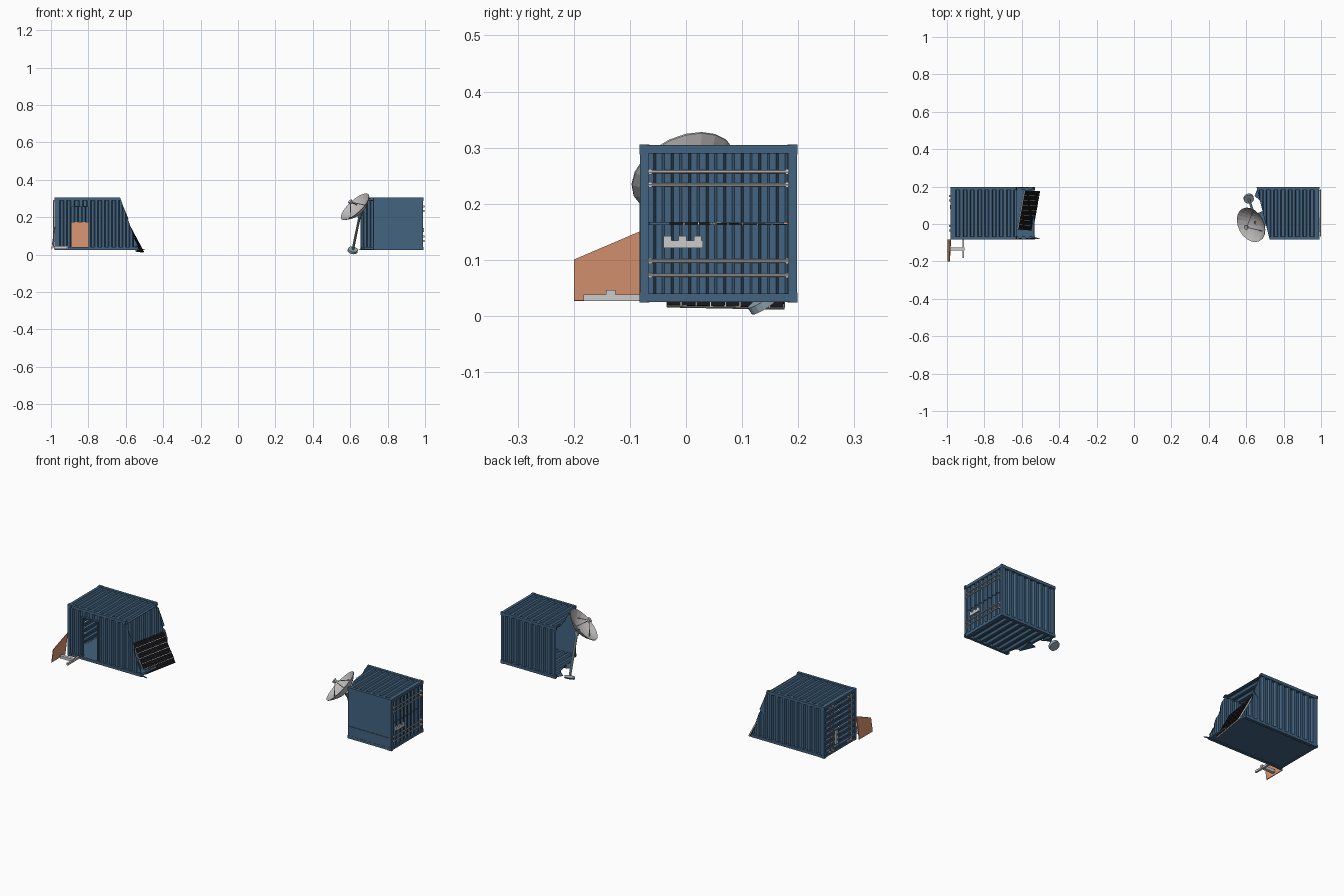
import bpy, bmesh, math
from mathutils import Vector as V, Matrix

if "Cube" in bpy.data.objects:
    bpy.data.objects.remove(bpy.data.objects["Cube"])

def material(name, rgb):
    m = bpy.data.materials.new(name)
    m.diffuse_color = (*rgb, 1)
    m.use_nodes = True
    m.node_tree.nodes["Principled BSDF"].inputs["Base Color"].default_value = m.diffuse_color
    return m

BLUE = material("blue_paint", (0.055, 0.125, 0.215))
RUST = material("orange_paint", (0.72, 0.31, 0.17))
BLACK = material("black_cell", (0.008, 0.008, 0.01))
STEEL = material("pale_steel", (0.30, 0.40, 0.46))
SILVER = material("silver", (0.55, 0.55, 0.58))

def finish(bm, name, mat=None):
    bmesh.ops.recalc_face_normals(bm, faces=bm.faces[:])
    me = bpy.data.meshes.new(name)
    bm.to_mesh(me)
    bm.free()
    ob = bpy.data.objects.new(name, me)
    bpy.context.collection.objects.link(ob)
    if mat:
        me.materials.append(mat)
    return ob

def add_box(bm, lo, hi):
    lo, hi = V(lo), V(hi)
    size = hi - lo
    M = Matrix.Translation((lo + hi) / 2) @ Matrix.Diagonal((*size, 1))
    bmesh.ops.create_cube(bm, size=1, matrix=M)

def add_rod(bm, a, b, r, r2=None, seg=8):
    a, b = V(a), V(b)
    d = b - a
    M = Matrix.Translation((a + b) / 2) @ d.to_track_quat('Z', 'Y').to_matrix().to_4x4()
    bmesh.ops.create_cone(bm, cap_ends=True, segments=seg, radius1=r,
                          radius2=r if r2 is None else r2, depth=d.length, matrix=M)

def add_slab(bm, pts, offset):
    """Flat polygon thickened along a vector."""
    off = V(offset)
    a = [bm.verts.new(V(p)) for p in pts]
    b = [bm.verts.new(V(p) + off) for p in pts]
    bm.faces.new(a)
    bm.faces.new(b[::-1])
    for i in range(len(a)):
        j = (i + 1) % len(a)
        bm.faces.new((a[i], b[i], b[j], a[j]))

def add_corrugated(bm, o, u, v, n, ulen, vlen, pitch=0.04, depth=0.011, t=0.003):
    """Trapezoid-ribbed sheet: ribs run along v and repeat along u."""
    o, u, v, n = V(o), V(u), V(v), V(n)
    count = max(1, round(ulen / pitch))
    p = ulen / count
    prof = [(0, 0)]
    for i in range(count):
        prof += [((i + f) * p, -d) for f, d in ((.28, 0), (.42, depth), (.78, depth), (.92, 0))]
    prof.append((ulen, 0))
    outline = [o + u * s + n * d for s, d in prof]
    outline += [q - n * t for q in reversed(outline)]
    add_slab(bm, outline, v * vlen)

# Container half, described with its closed door end at X0
X0, X1, Y0, Y1, Z0, Z1 = -0.98, -0.50, -0.082, 0.198, 0.025, 0.305
CY, CZ = (Y0 + Y1) / 2, (Z0 + Z1) / 2
DOOR = (-0.89, -0.80, 0.045, 0.26)
ROLL = Matrix(((-1, 0, 0, 0.01), (0, 0, 1, CY - CZ), (0, -1, 0, CZ + CY), (0, 0, 0, 1)))

def half_container(side, cut_co, cut_no, doorway, M):
    def done(bm, name, mat=BLUE):
        bmesh.ops.bisect_plane(bm, geom=bm.verts[:] + bm.edges[:] + bm.faces[:],
                               plane_co=cut_co, plane_no=cut_no, clear_outer=True)
        rim = [e for e in bm.edges if e.is_boundary]
        if rim:
            bmesh.ops.holes_fill(bm, edges=rim, sides=0)
        bmesh.ops.transform(bm, matrix=M, verts=bm.verts[:])
        return finish(bm, side + "_" + name, mat)

    b, i = 0.015, 0.003
    # edge beams and corner blocks
    bm = bmesh.new()
    for y in (Y0, Y1 - b):
        for z in (Z0, Z1 - b):
            add_box(bm, (X0, y, z), (X1, y + b, z + b))
        add_box(bm, (X0, y, Z0 + b), (X0 + b, y + b, Z1 - b))
    for z in (Z0, Z1 - b):
        add_box(bm, (X0, Y0 + b, z), (X0 + b, Y1 - b, z + b))
    for y in (Y0 - .001, Y1 - .017):
        for z in (Z0 - .001, Z1 - .012):
            add_box(bm, (X0 - .002, y, z), (X0 + .022, y + .018, z + .013))
    done(bm, "frame")
    # ribbed roof, back wall and front wall
    L, H, W = X1 - X0 - b, Z1 - Z0 - 2 * b, Y1 - Y0 - 2 * b
    bm = bmesh.new()
    add_corrugated(bm, (X0 + b, Y0 + b, Z1 - i), (1, 0, 0), (0, 1, 0), (0, 0, 1), L, W)
    done(bm, "roof")
    bm = bmesh.new()
    add_corrugated(bm, (X0 + b, Y1 - i, Z0 + b), (1, 0, 0), (0, 0, 1), (0, 1, 0), L, H)
    done(bm, "back_wall")
    bm = bmesh.new()
    spans = [(X0 + b, X1, Z0 + b, Z1 - b)]
    if doorway:
        a, c, lo, hi = DOOR
        spans = [(X0 + b, a, Z0 + b, Z1 - b), (c, X1, Z0 + b, Z1 - b),
                 (a, c, hi, Z1 - b)]
        for x in (a - .006, c):
            add_box(bm, (x, Y0 - .001, Z0 + b), (x + .006, Y0 + .015, hi))
        add_box(bm, (a - .006, Y0 - .001, hi - .006), (c + .006, Y0 + .015, hi))
    for xa, xb, za, zb in spans:
        add_corrugated(bm, (xa, Y0 + i, za), (1, 0, 0), (0, 0, 1), (0, -1, 0), xb - xa, zb - za)
    done(bm, "front_wall")
    # flat floor
    bm = bmesh.new()
    add_box(bm, (X0 + .01, Y0 + .01, Z0 + .004), (X1, Y1 - .01, Z0 + .014))
    done(bm, "floor")
    # end doors with crosswise ribs, two leaves
    bm = bmesh.new()
    for y in (Y0 + b, CY + .002):
        add_corrugated(bm, (X0 + i, y, Z0 + b), (0, 0, 1), (0, 1, 0), (-1, 0, 0),
                       H, W / 2 - .002, pitch=0.03, depth=0.009)
    done(bm, "end_doors")
    # lock rods with keepers
    bm = bmesh.new()
    for y in (-.092, -.069, .067, .092):
        add_rod(bm, (X0 - .006, CY + y, Z0 + .014), (X0 - .006, CY + y, Z1 - .014), .0032)
        for z in (Z0 + .018, Z1 - .018):
            add_box(bm, (X0 - .008, CY + y - .005, z - .003), (X0 + .004, CY + y + .005, z + .003))
    done(bm, "lock_rods", SILVER)
    # notched lock plate
    bm = bmesh.new()
    add_box(bm, (X0 - .004, CY + .030, Z0 + .042), (X0 + .003, CY + .044, Z0 + .112))
    for k in range(3):
        z = Z0 + .042 + k * .027
        add_box(bm, (X0 - .004, CY + .022, z), (X0 + .003, CY + .030, z + .014))
    done(bm, "lock_plate", SILVER)

half_container("left", (-0.53, 0, Z0), (0.28, 0, 0.10), True, Matrix())
half_container("right", (-0.715, 0, Z0), (0.28, 0, -0.07), False, ROLL)

# lower skirt on the rolled floor
bm = bmesh.new()
add_box(bm, (0.73, Y0 + .001, 0.037), (0.978, Y0 + .006, 0.092))
finish(bm, "floor_skirt", BLUE)

# torn metal shards along the breaks
bm = bmesh.new()
for pts, off in (
    (((-0.56, -.08, .03), (-0.50, -.08, .026), (-0.55, -.062, .03)), (0, 0, .004)),
    (((-0.56, -.079, .04), (-0.56, -.079, .10), (-0.535, -.079, .05)), (0, .003, 0)),
    (((-0.61, .193, .16), (-0.61, .193, .25), (-0.585, .193, .19)), (0, .003, 0)),
    (((0.70, -.02, .027), (0.72, .08, .027), (0.665, .06, .027)), (0, 0, .003)),
    (((0.68, .12, .03), (0.66, .19, .03), (0.645, .15, .027)), (0, 0, .003)),
):
    add_slab(bm, pts, off)
finish(bm, "torn_shards", BLUE)

# orange panel inside against the back wall
bm = bmesh.new()
add_box(bm, (-0.892, Y1 - .024, 0.04), (-0.80, Y1 - .016, 0.175))
finish(bm, "inner_panel", RUST)

# orange plate leaning at the left corner
bm = bmesh.new()
add_slab(bm, ((-0.998, -.20, .027), (-0.998, -.083, .027), (-0.982, -.083, .15),
              (-0.988, -.20, .10)), (.004, 0, .0005))
finish(bm, "leaning_plate", RUST)

# fallen bracket: plank and cross arm
bm = bmesh.new()
add_box(bm, (-0.918, -.183, .027), (-0.908, -.083, .038))
add_box(bm, (-0.985, -.143, .031), (-0.906, -.126, .046))
finish(bm, "fallen_bracket")

# solar panel leaning on the break
tn, bn, bf = V((-0.62, -.03, .168)), V((-0.54, -.035, .018)), V((-0.503, .175, .014))
eu, ev = bf - bn, tn - bn
nrm = eu.cross(ev).normalized()
bm = bmesh.new()
add_slab(bm, (bn, bf, bf + ev, tn), -nrm * .006)
finish(bm, "solar_backing")
bm = bmesh.new()
NU, NV = 8, 6
for i in range(NU):
    for j in range(NV):
        c = [bn + eu * ((i + a) / NU) + ev * ((j + b) / NV)
             for a, b in ((.04, .04), (.96, .04), (.96, .96), (.04, .96))]
        add_slab(bm, c, nrm * .0015)
        add_slab(bm, [p - nrm * .006 for p in c], -nrm * .001)
finish(bm, "solar_cells", BLACK)

# dish: faceted bowl with struts and feed
axis = V((-0.64, -0.34, 0.69)).normalized()
rim_c = V((0.625, -0.005, 0.257))
D = Matrix.Translation(rim_c) @ axis.to_track_quat('Z', 'Y').to_matrix().to_4x4()
R, DEP, SEG = 0.098, 0.042, 20
bm = bmesh.new()
prof = [(R * k / 5, -DEP * (1 - (k / 5) ** 2)) for k in range(1, 6)]
prof += [(r, z - .003) for r, z in reversed(prof)]
rings = [[bm.verts.new(D @ V((r * math.cos(a), r * math.sin(a), z)))
          for a in (2 * math.pi * s / SEG for s in range(SEG))] for r, z in prof]
for A, B in zip(rings, rings[1:]):
    for s in range(SEG):
        t = (s + 1) % SEG
        bm.faces.new((A[s], A[t], B[t], B[s]))
bm.faces.new(rings[0])
bm.faces.new(rings[-1])
finish(bm, "dish_bowl", material("dish_grey", (0.52, 0.50, 0.50)))
bm = bmesh.new()
for k in range(3):
    a = 2 * math.pi * k / 3 + .5
    add_rod(bm, D @ V((.065 * math.cos(a), .065 * math.sin(a), -.023)), D @ V((0, 0, .035)), .0022, seg=6)
add_rod(bm, D @ V((0, 0, .028)), D @ V((0, 0, .042)), .008, .014, seg=10)
finish(bm, "dish_feed", SILVER)

# dish mast and round foot
foot = V((0.613, .137, .022))
top = D @ V((0, 0, -DEP - .004))
d = (top - foot).normalized()
bm = bmesh.new()
add_rod(bm, foot, top, .0065, seg=10)
add_rod(bm, foot - d * .006, foot + d * .008, .027, seg=16)
add_rod(bm, top - d * .03, top + d * .004, .011, seg=10)
finish(bm, "dish_mast", STEEL)
